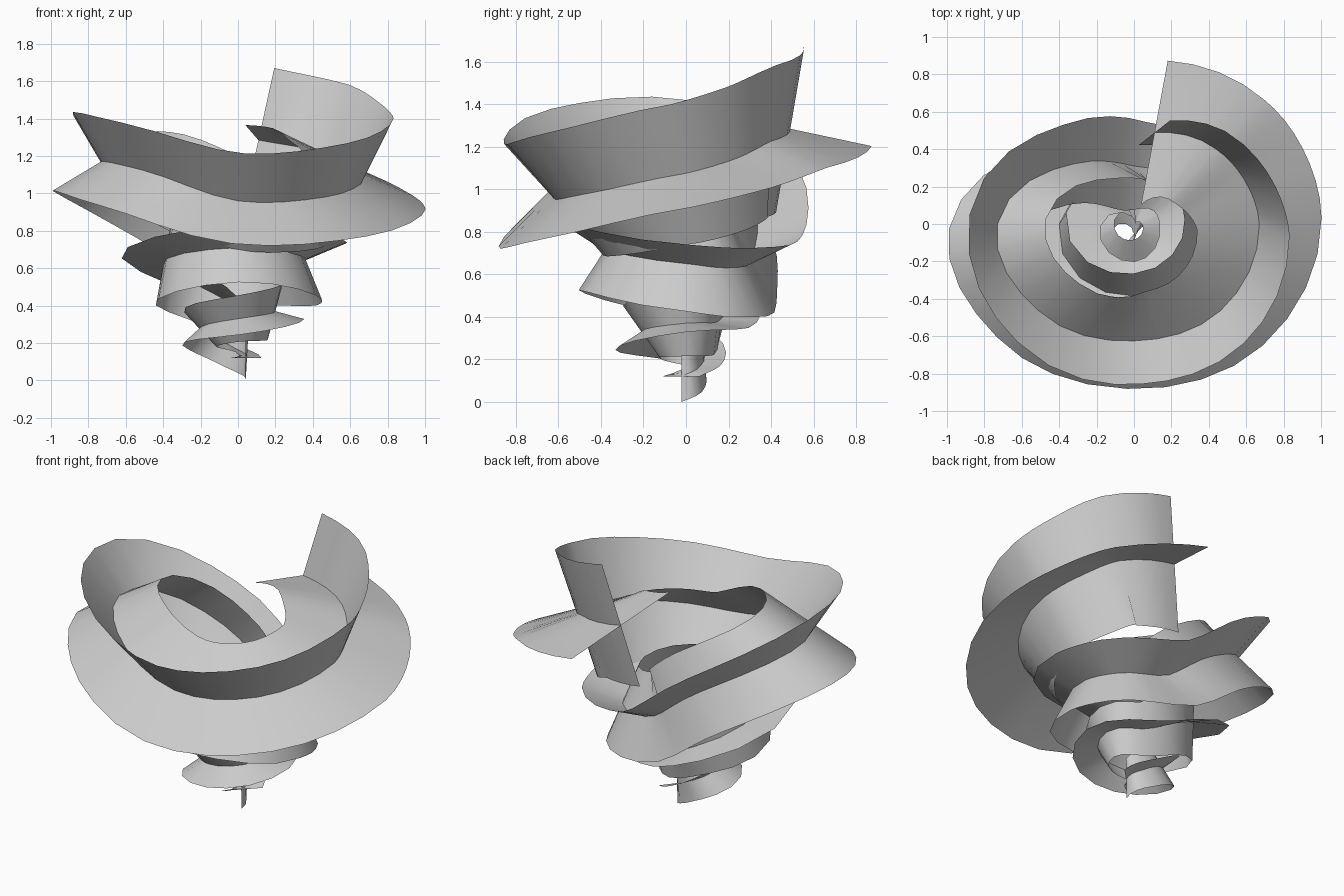
import bpy
from math import cos, sin, radians, atan2, hypot

if "Cube" in bpy.data.objects:
    bpy.data.objects.remove(bpy.data.objects["Cube"])

# path stations: angle, radius, height, arm length, roll
STATIONS = [
    (-27, .045, .12, .12, -90),
    (100, .07, .17, .115, -75),
    (180, .20, .27, .13, -42),
    (270, .21, .33, .15, -35),
    (360, .20, .37, .16, -15),
    (450, .17, .395, .165, -8),
    (540, .40, .615, .225, 10),
    (630, .385, .71, .22, 33),
    (720, .36, .65, .24, 22),
    (752, .36, .63, .25, 22),
    (810, .31, .68, .265, 26),
    (855, .455, .92, .28, 48),
    (900, .73, 1.16, .30, 60),
    (942, .69, 1.125, .325, 53),
    (990, .625, .96, .345, 48),
    (1035, .655, .98, .36, 54),
    (1080, .67, 1.075, .37, 64),
    (1102, .635, 1.145, .38, 68),
    (1122, .595, 1.225, .388, 71),
    (1157.4, .50, 1.285, .40, 78),
]
FIRST_AZIMUTH = 45          # the bottom end faces diagonally
STEPS = 4


def catmull(a, b, c, d, t):
    return .5 * (2*b + (c - a)*t + (2*a - 5*b + 4*c - d)*t*t + (3*b - a - 3*c + d)*t**3)


def sample(u):
    n = len(STATIONS)
    i = min(int(u), n - 2)
    t = u - i
    b, c = STATIONS[i], STATIONS[i + 1]
    span = c[0] - b[0]
    # neighbours are rescaled so uneven angle steps stay smooth
    a = [2*p - q for p, q in zip(b, c)]
    d = [2*q - p for p, q in zip(b, c)]
    if i:
        p = STATIONS[i - 1]
        f = min(1, span / (b[0] - p[0]))
        a = [y + (x - y)*f for x, y in zip(p, b)]
    if i + 2 < n:
        p = STATIONS[i + 2]
        f = min(1, span / (p[0] - c[0]))
        d = [y + (x - y)*f for x, y in zip(p, c)]
    v = [catmull(*k, t) for k in zip(a, b, c, d)]
    v[0] = b[0] + span * t
    azimuth = v[0] if i else FIRST_AZIMUTH + (c[0] - FIRST_AZIMUTH) * t
    return v + [azimuth]


def centre(v):
    return v[1]*cos(radians(v[0])), v[1]*sin(radians(v[0])), v[2]


def ribbon(name, turn):
    """One flat blade of the cross section, swept along the spiral."""
    verts, faces = [], []
    last = len(STATIONS) - 1
    for k in range(last * STEPS + 1):
        u = k / STEPS
        v = sample(u)
        c = centre(v)
        p, q = centre(sample(max(u - .2, 0))), centre(sample(min(u + .2, last)))
        slope = atan2(q[2] - p[2], hypot(q[0] - p[0], q[1] - p[1]))
        slope *= min(1, u)                             # bottom end stands upright
        az, roll = radians(v[5]), radians(v[4] + turn)
        out = (cos(az), sin(az), 0)
        up = (sin(az)*sin(slope), -cos(az)*sin(slope), cos(slope))
        for side in (-1, 0, 1):
            verts.append([c[i] + side*v[3]*(cos(roll)*out[i] + sin(roll)*up[i]) for i in range(3)])
        if k:
            m = 3 * k
            faces += [(m - 3, m - 2, m + 1, m), (m - 2, m - 1, m + 2, m + 1)]
    mesh = bpy.data.meshes.new(name)
    mesh.from_pydata([(x, y, max(z, 0)) for x, y, z in verts], [], faces)
    mesh.shade_smooth()
    obj = bpy.data.objects.new(name, mesh)
    bpy.context.collection.objects.link(obj)


# two crossing blades make the twisting spiral
ribbon("upper_spiral_blade", 0)
ribbon("lower_spiral_blade", -90)
